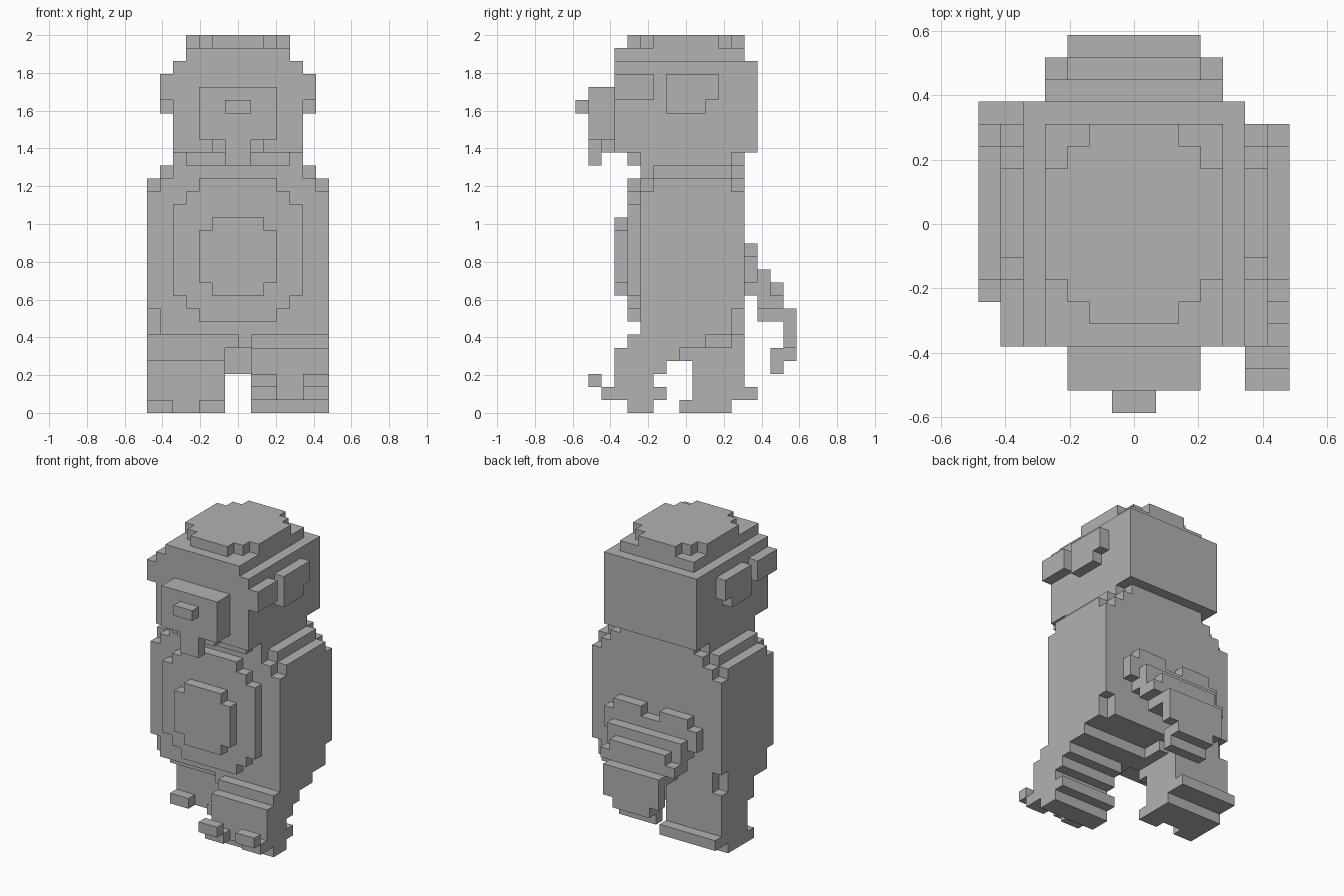
import bpy, bmesh
from mathutils import Vector

cube = bpy.data.objects.get("Cube")
if cube:
    bpy.data.objects.remove(cube, do_unlink=True)

U = 2 / 29  # edge of one block

grey = bpy.data.materials.new("plain grey")
grey.use_nodes = True
GREY = (0.445, 0.445, 0.445, 1)
grey.diffuse_color = GREY
grey.node_tree.nodes["Principled BSDF"].inputs["Base Color"].default_value = GREY


def box(x0, x1, y0, y1, z0, z1):
    return (x0, x1, y0, y1, z0, z1)


def slab(half, y0, y1, z0, z1):
    """Box centred on x = 0."""
    return box(-half, half, y0, y1, z0, z1)


def pair(x0, x1, y0, y1, z0, z1):
    """Box and its mirror image across x = 0."""
    return [box(x0, x1, y0, y1, z0, z1), box(-x1, -x0, y0, y1, z0, z1)]


def part(name, boxes):
    bm = bmesh.new()
    for b in boxes:
        lo, hi = Vector(b[0::2]) * U, Vector(b[1::2]) * U
        for v in bmesh.ops.create_cube(bm, size=1)["verts"]:
            v.co = [l if c < 0 else h for c, l, h in zip(v.co, lo, hi)]
    mesh = bpy.data.meshes.new(name)
    bm.to_mesh(mesh)
    bm.free()
    mesh.materials.append(grey)
    obj = bpy.data.objects.new(name, mesh)
    bpy.context.collection.objects.link(obj)


# Head with stepped jaw and rounded crown
part("head", [
    slab(5, -5.5, 5.5, 20, 27),
    slab(4, -4.5, 4.5, 19, 20),
    slab(5, -3.5, 3.5, 19, 20),
    slab(4, -5.5, 4.5, 27, 28),
])
part("crown", [slab(4 - i, -2.5 - i, 2.5 + i, 28, 29) for i in range(3)])

# Face
part("muzzle", [slab(3, -7.5, -5.5, 21, 25), slab(2, -6.5, -5.5, 20, 21)])
part("nose", [slab(1, -8.5, -7.5, 23, 24)])
part("tongue", [slab(1, -7.5, -6.5, 19, 21)])
part("brows", pair(5, 6, -5.5, -2.5, 24, 26))
part("ears", pair(5, 6, -1.5, 2.5, 24, 26) + pair(5, 6, -1.5, 1.5, 23, 24))

# Body with clipped corners
part("body", [
    slab(7, -3.5, 4.5, 8, 17),
    slab(6, -3.5, 4.5, 6, 18),
    slab(7, -2.5, 3.5, 6, 18),
    box(6, 7, -3.5, -2.5, 6, 8),
    slab(6, -2.5, 3.5, 18, 19),
    slab(5, -3.5, 4.5, 18, 19),
])
part("belly", [slab(3 + i, -4.5, -3.5, 7 + i, 18 - i) for i in range(3)])
part("belly_patch", [slab(2 + i, -5.5, -4.5, 9 + i, 15 - i) for i in range(2)])

# Left leg stepping forward, with two raised claws
part("left_leg", [
    box(0, 7, -3.5, 1.5, 5, 6),
    box(1, 7, -4.5, 1.5, 5, 6),
    box(1, 7, -5.5, -0.5, 4, 5),
    box(1, 7, -5.5, -0.5, 4, 5),
    box(1, 7, -5.5, -1.5, 3, 4),
    box(1, 7, -5.5, -2.5, 2, 3),
    box(1, 7, -5.5, -1.5, 1, 2),
    box(1, 7, -4.5, -2.5, 0, 1),
])
part("left_claws", [b for x in (1, 5) for b in (
    box(x, x + 2, -6.5, -5.5, 1, 2),
    box(x, x + 2, -7.5, -6.5, 2, 3),
)])

# Right leg trailing, with two toes
part("right_leg", [
    box(-7, 0, -0.5, 3.5, 5, 6),
    box(-7, -1, -0.5, 4.5, 4, 6),
    box(-7, -1, 0.5, 4.5, 2, 4),
    box(-7, -1, 0.5, 5.5, 1, 2),
    box(-7, -1, 0.5, 3.5, 0, 1),
])
part("right_toes", [box(x, x + 2, -0.5, 0.5, 0, 1) for x in (-7, -3)])

# Bushy tail stepping down and curling under
part("tail", [
    *pair(1, 4, 4.5, 5.5, 12, 13),
    slab(5, 4.5, 5.5, 10, 12),
    slab(4, 4.5, 5.5, 9, 10),
    slab(4, 5.5, 6.5, 8, 11),
    slab(3, 5.5, 6.5, 7, 8),
    slab(3, 6.5, 7.5, 7, 10),
    slab(4, 6.5, 7.5, 8, 9),
    slab(3, 7.5, 8.5, 5, 8),
    slab(2, 7.5, 8.5, 4, 5),
    slab(2, 6.5, 7.5, 3, 5),
])
